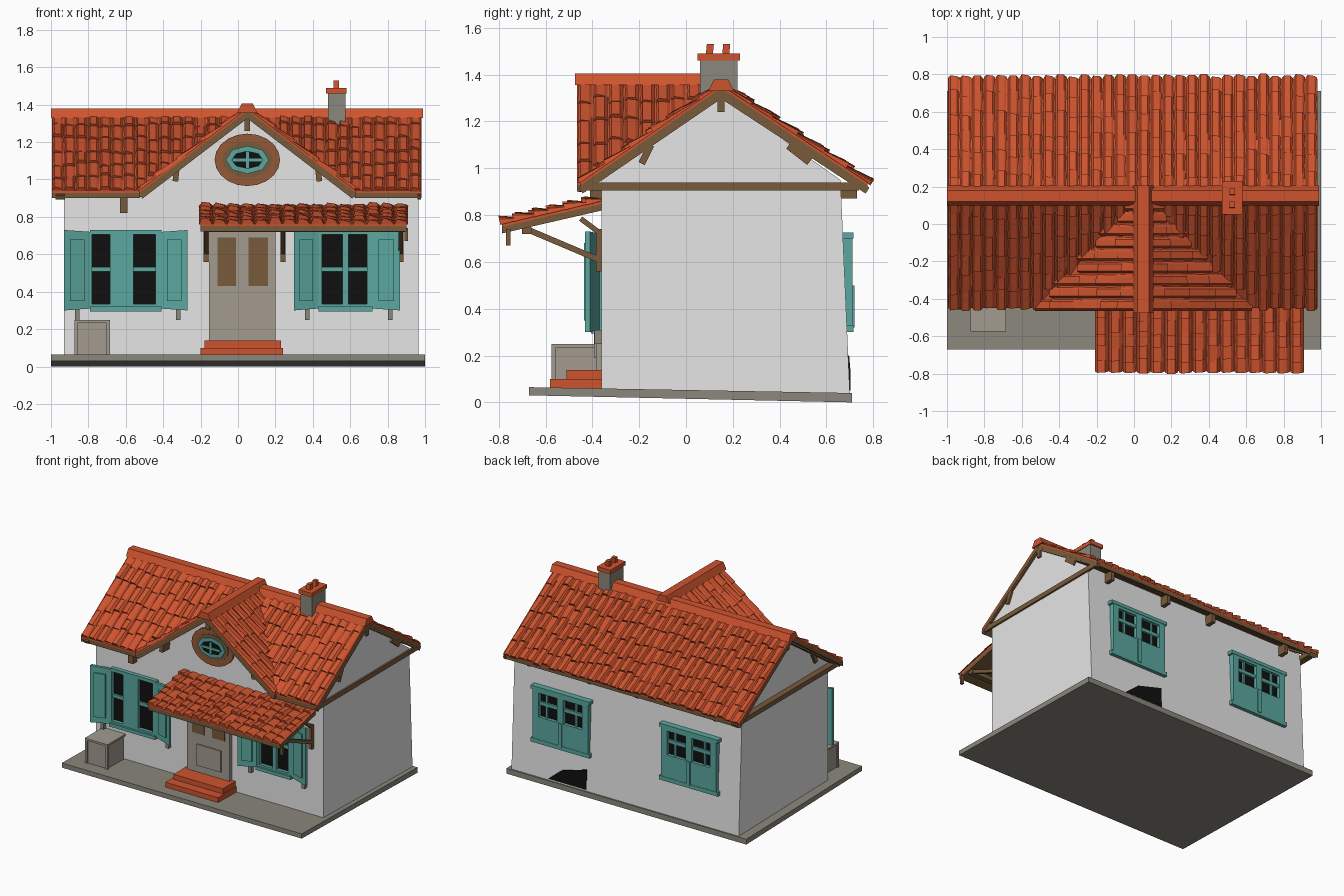
import bpy, math, random
from mathutils import Vector as V

if "Cube" in bpy.data.objects:
    bpy.data.objects.remove(bpy.data.objects["Cube"])

random.seed(4)


def material(name, r, g, b):
    m = bpy.data.materials.new(name)
    m.diffuse_color = (r, g, b, 1)
    m.use_nodes = True
    m.node_tree.nodes["Principled BSDF"].inputs["Base Color"].default_value = m.diffuse_color
    return m


RED = material("roof red", 0.62, 0.088, 0.028)
WALL = material("wall white", 0.79, 0.79, 0.79)
TEAL = material("shutter teal", 0.105, 0.39, 0.345)
WOOD = material("wood brown", 0.19, 0.105, 0.045)
STONE = material("stone grey", 0.26, 0.245, 0.205)
DOOR = material("door grey", 0.36, 0.33, 0.28)
BLACK = material("glass black", 0.005, 0.005, 0.005)
RUST = material("rust brown", 0.30, 0.10, 0.04)


class Part:
    """Collects solids into one flat-shaded object."""
    def __init__(self, name):
        self.name, self.v, self.f, self.mi, self.mats = name, [], [], [], []

    def loft(self, a, b, mat):
        n, k = len(a), len(self.v)
        # orient outward: flip the loop if its normal points along a -> b
        nrm = sum(((V(a[i]) - V(a[0])).cross(V(a[(i + 1) % n]) - V(a[0])) for i in range(n)), V())
        if nrm.dot(V(b[0]) - V(a[0])) > 0:
            a, b = a[::-1], b[::-1]
        self.v += [tuple(p) for p in a] + [tuple(p) for p in b]
        faces = [tuple(range(k, k + n)), tuple(range(k + 2 * n - 1, k + n - 1, -1))]
        faces += [(k + (i + 1) % n, k + i, k + n + i, k + n + (i + 1) % n) for i in range(n)]
        if mat not in self.mats:
            self.mats.append(mat)
        self.f += faces
        self.mi += [self.mats.index(mat)] * len(faces)
        return self

    def prism(self, pts, off, mat):
        return self.loft([V(p) for p in pts], [V(p) + V(off) for p in pts], mat)

    def box(self, x0, x1, y0, y1, z0, z1, mat):
        return self.prism([(x0, y0, z0), (x1, y0, z0), (x1, y1, z0), (x0, y1, z0)], (0, 0, z1 - z0), mat)

    def bar(self, a, b, w, h, mat):
        a, b = V(a), V(b)
        d = (b - a).normalized()
        s = d.cross(V((0, 0, 1)))
        s = (s if s.length > 0.01 else V((1, 0, 0))).normalized()
        t = s.cross(d)
        q = [a + s * i * w / 2 + t * j * h / 2 for i, j in ((-1, -1), (1, -1), (1, 1), (-1, 1))]
        return self.prism(q, b - a, mat)

    def done(self):
        me = bpy.data.meshes.new(self.name)
        me.from_pydata(self.v, [], self.f)
        for m in self.mats:
            me.materials.append(m)
        for p, i in zip(me.polygons, self.mi):
            p.material_index = i
        ob = bpy.data.objects.new(self.name, me)
        bpy.context.collection.objects.link(ob)
        return ob


def roof_slab(part, pts):
    part.prism(pts, (0, 0, -0.012), RED)
    part.prism([V(p) - V((0, 0, 0.012)) for p in pts], (0, 0, -0.028), WOOD)


def tiles(name, o, u, v, nu, nv, h, ok=lambda p: True):
    """Rows of rough tiles; u runs along the eave, v up the slope."""
    part, o, u, v = Part(name), V(o), V(u), V(v)
    n = u.cross(v).normalized()
    n = -n if n.z < 0 else n
    for r in range(nv):
        for c in range(nu):
            if not ok(o + u * (c + 0.5) / nu + v * (r + 0.5) / nv):
                continue
            hh = h * random.uniform(0.7, 1.3)
            k = random.uniform(0.5, 1)
            lo = r + (random.uniform(-0.25, 0.15) if r else random.uniform(-0.03, 0.1))
            hi = min(r + 1.15, nv)
            ring = [(0.02, -0.004), (0.2, hh), (0.75, hh * k), (0.98, -0.004)]
            a = [o + u * (c + s) / nu + v * lo / nv + n * t for s, t in ring]
            b = [o + u * (c + s) / nu + v * hi / nv + n * (t * 0.3) for s, t in ring]
            part.loft(a, b, RED)
    return part.done()


# Base slab, slightly tilted
Part("base_slab").prism([(-1, -.67, .03), (-1, -.67, .065), (-1, .71, .04), (-1, .71, 0)], (2, 0, 0), STONE).done()

# House walls with side gables, plus front gable wall
Part("house_walls").prism([(-.93, -.36, .05), (-.93, .70, .035), (-.93, .66, .95), (-.93, .15, 1.31),
                           (-.93, -.36, .955)], (1.895, 0, 0), WALL).done()
Part("front_gable_wall").prism([(-.47, -.36, .93), (.57, -.36, .93), (.05, -.36, 1.335)], (0, .45, 0), WALL).done()

# Roof slabs: back slope, two front slopes cut at the valleys, front gable
XL, XR, GX = -0.995, 0.98, 0.05
EF, EB, RZ, GZ, EZ = -0.45, 0.775, 1.355, 1.38, 0.94
roof = Part("roof_slabs")
roof_slab(roof, [(XL, EB, EZ), (XR, EB, EZ), (XR, .15, RZ), (XL, .15, RZ)])
for xe, xv in ((XL, -.53), (XR, .63)):
    roof_slab(roof, [(xe, EF, EZ), (xv, EF, EZ), (GX, .15, RZ), (xe, .15, RZ)])
    roof_slab(roof, [(xv, EF - .015, EZ), (GX, EF - .015, GZ), (GX, .15, GZ), (xv, EF, EZ)])
roof.done()

# Roof tiles
W = XR - XL


def gable_z(x):
    return GZ - abs(x - GX) * (GZ - EZ) / 0.58


tiles("back_tiles", (XL, EB + .012, EZ - .008), (W, 0, 0), (0, .15 - EB - .012, RZ - EZ + .008), 31, 6, .022)
tiles("front_tiles", (XL, EF, EZ), (W, 0, 0), (0, .15 - EF, RZ - EZ), 31, 6, .022,
      lambda p: p.z > gable_z(p.x) - 0.01)
for s, nm in ((-1, "left"), (1, "right")):
    tiles(nm + "_gable_tiles", (GX + s * .58, EF - .015, EZ), (0, .6, 0), (-s * .58, 0, GZ - EZ), 9, 5, .02,
          lambda p: p.z > EZ + (p.y - EF) * (RZ - EZ) / .6 - 0.01)

# Ridge caps
cap = [(-.055, -.035), (-.03, .015), (.03, .015), (.055, -.035)]
ridges = Part("ridge_caps")
ridges.prism([(-1, .15 + a, RZ + .01 + b) for a, b in cap], (1.99, 0, 0), RED)
ridges.prism([(GX + a, -.475, GZ + .01 + b) for a, b in cap], (0, .68, 0), RED)
ridges.done()

# Gable timbers: side tie beams, bargeboards and brackets
timber = Part("gable_timbers")
for x0, x1 in ((-.975, -.925), (.96, .978)):
    timber.box(x0, x1, -.43, .74, .905, .94, WOOD)
    xm = (x0 + x1) / 2
    timber.bar((xm, EF, .905), (xm, .15, 1.315), x1 - x0, .03, WOOD)
    timber.bar((xm, EB, .905), (xm, .15, 1.315), x1 - x0, .03, WOOD)
    timber.bar((xm, .15, 1.24), (xm, .15, 1.32), .018, .03, WOOD)
    timber.bar((xm, -.19, 1.02), (xm, -.15, 1.1), .018, .03, WOOD)
    timber.bar((xm, .53, 1.03), (xm, .44, 1.1), .018, .04, WOOD)
for s in (-1, 1):
    timber.bar((GX + s * .57, -.445, .91), (GX, -.445, 1.345), .03, .03, WOOD)
    timber.bar((GX + s * .385, -.40, .99), (GX + s * .375, -.40, 1.08), .08, .03, WOOD)
timber.bar((GX, -.4, 1.26), (GX, -.4, 1.35), .03, .07, WOOD)
timber.box(-.63, -.59, -.41, -.36, .82, .92, WOOD)
for x in (-.1, .3, -.75, .8):
    timber.box(x - .015, x + .015, .65, .73, .87, .94, WOOD)
timber.done()

# Chimney with cap and two pots
chim = Part("chimney").box(.48, .575, .06, .22, 1.2, 1.465, STONE).box(.47, .58, .05, .23, 1.46, 1.49, RED)
for y in (.1, .17):
    chim.prism([(.51, y - .015, 1.49), (.54, y - .015, 1.49), (.54, y + .015, 1.49), (.51, y + .015, 1.49)],
               (0, .004, .04), RED)
chim.done()

# Round gable window
rosette = Part("gable_window")
for rx, rz, d, m, n in ((.175, .14, .015, RUST, 20), (.135, .095, .02, WOOD, 16),
                        (.115, .075, .03, TEAL, 8), (.085, .048, .034, BLACK, 8)):
    ring = [(GX + rx * math.cos(6.2832 * i / n), -.35, 1.105 + rz * math.sin(6.2832 * i / n)) for i in range(n)]
    rosette.prism(ring, (0, -.01 - d, 0), m)
rosette.box(GX - .008, GX + .008, -.4, -.36, 1.06, 1.15, TEAL).box(GX - .08, GX + .08, -.4, -.36, 1.097, 1.113, TEAL)
rosette.done()


def window(name, x0, x1, z0, z1, panes, bars, p0, p1, y, s):
    """Black glass behind a teal frame; s is the outward y direction."""
    w = Part(name)
    edge = [x0] + [e for p in panes for e in p] + [x1]
    ya, yb = sorted((y - s * .03, y + s * .005))
    w.box(x0 + .01, x1 - .01, ya, yb, z0 + .01, z1 - .01, BLACK)
    ya, yb = sorted((y - s * .03, y + s * .03))
    for i in range(0, len(edge), 2):
        w.box(edge[i], edge[i + 1], ya, yb, z0, z1, TEAL)
    w.box(x0, x1, ya, yb, z0, p0, TEAL).box(x0, x1, ya, yb, p1, z1, TEAL)
    ya, yb = sorted((y - s * .03, y + s * .02))
    for z in bars:
        w.box(x0, x1, ya, yb, z - .013, z + .013, TEAL)
    return w


# Front windows with half-open shutters and sill brackets
for nm, x0, x1, l, r, panes in (("left", -.93, -.27, -.79, -.41, ((-.78, -.685), (-.56, -.44))),
                                ("right", .30, .865, .43, .72, ((.45, .56), (.59, .69)))):
    w = window(nm + "_front_window", l, r, .31, .73, panes, (.52,), .335, .705, -.36, -1)
    for hinge, outer in ((l, x0), (r, x1)):
        w.prism([(hinge, -.37, .31), (outer, -.41, .30), (outer, -.41, .73), (hinge, -.37, .72)], (0, -.022, 0), TEAL)
        k = (outer - hinge) * .22
        w.prism([(hinge + k, -.40, .35), (outer - k, -.423, .35), (outer - k, -.423, .68), (hinge + k, -.40, .68)],
                (0, -.012, 0), TEAL)
    w.box(l, r, -.405, -.36, .295, .32, TEAL)
    for x in (x0 + .07, x1 - .05):
        w.box(x - .012, x + .012, -.39, -.35, .25, .31, STONE)
    w.done()

# Back windows: glass above, solid panels below
for nm, x0 in (("left", -.75), ("right", .32)):
    x1, xm = x0 + .46, x0 + .23
    w = window(nm + "_back_window", x0, x1, .31, .72, ((x0 + .05, xm - .025), (xm + .025, x1 - .05)),
               (.6,), .5, .68, .682, 1)
    for a, b in ((x0 + .1, x0 + .115), (x1 - .115, x1 - .1)):
        w.box(a, b, .66, .7, .5, .7, TEAL)
    w.box(x0 - .015, x1 + .015, .66, .715, .3, .33, TEAL).box(x0 - .015, x1 + .015, .66, .715, .7, .725, TEAL)
    w.box(xm - .015, xm + .015, .66, .72, .32, .5, TEAL)
    w.done()

# Dark opening at the foot of the back wall
Part("back_opening").prism([(.34, .69, .05), (.66, .69, .05), (.55, .69, .14), (.34, .685, .2)],
                           (0, .012, 0), BLACK).done()

# Front door with upper panels
door = Part("front_door").box(-.155, .2, -.385, -.35, .07, .74, DOOR)
door.box(-.11, -.01, -.39, -.38, .43, .69, WOOD).box(.055, .16, -.39, -.38, .43, .69, WOOD)
door.box(-.07, .13, -.393, -.38, .19, .35, DOOR).done()

# Front steps and crate
Part("front_steps").box(-.2, .24, -.58, -.35, .05, .1, RED).box(-.18, .23, -.51, -.35, .1, .138, RED).done()
crate = Part("crate").box(-.865, -.695, -.565, -.37, .05, .245, DOOR)
for x in (-.875, -.705):
    crate.box(x, x + .02, -.575, -.555, .06, .25, DOOR)
crate.box(-.875, -.685, -.575, -.36, .235, .25, DOOR).done()

# Porch roof, tiles, beams and braces
porch = Part("porch_roof")
roof_slab(porch, [(-.2, -.785, .762), (.9, -.785, .762), (.9, -.35, .862), (-.2, -.35, .862)])
porch.box(-.18, .89, -.70, -.66, .72, .75, WOOD)
for x in (-.17, .24, .87):
    porch.bar((x, -.35, .60), (x, -.68, .74), .025, .025, WOOD)
    porch.bar((x, -.35, .71), (x, -.45, .785), .025, .022, WOOD)
    porch.box(x - .014, x + .014, -.385, -.355, .56, .74, WOOD)
porch.bar((.9, -.76, .67), (.9, -.76, .74), .02, .02, WOOD)
porch.done()
tiles("porch_tiles", (-.21, -.795, .762), (1.12, 0, 0), (0, .435, .1), 15, 6, .028)
